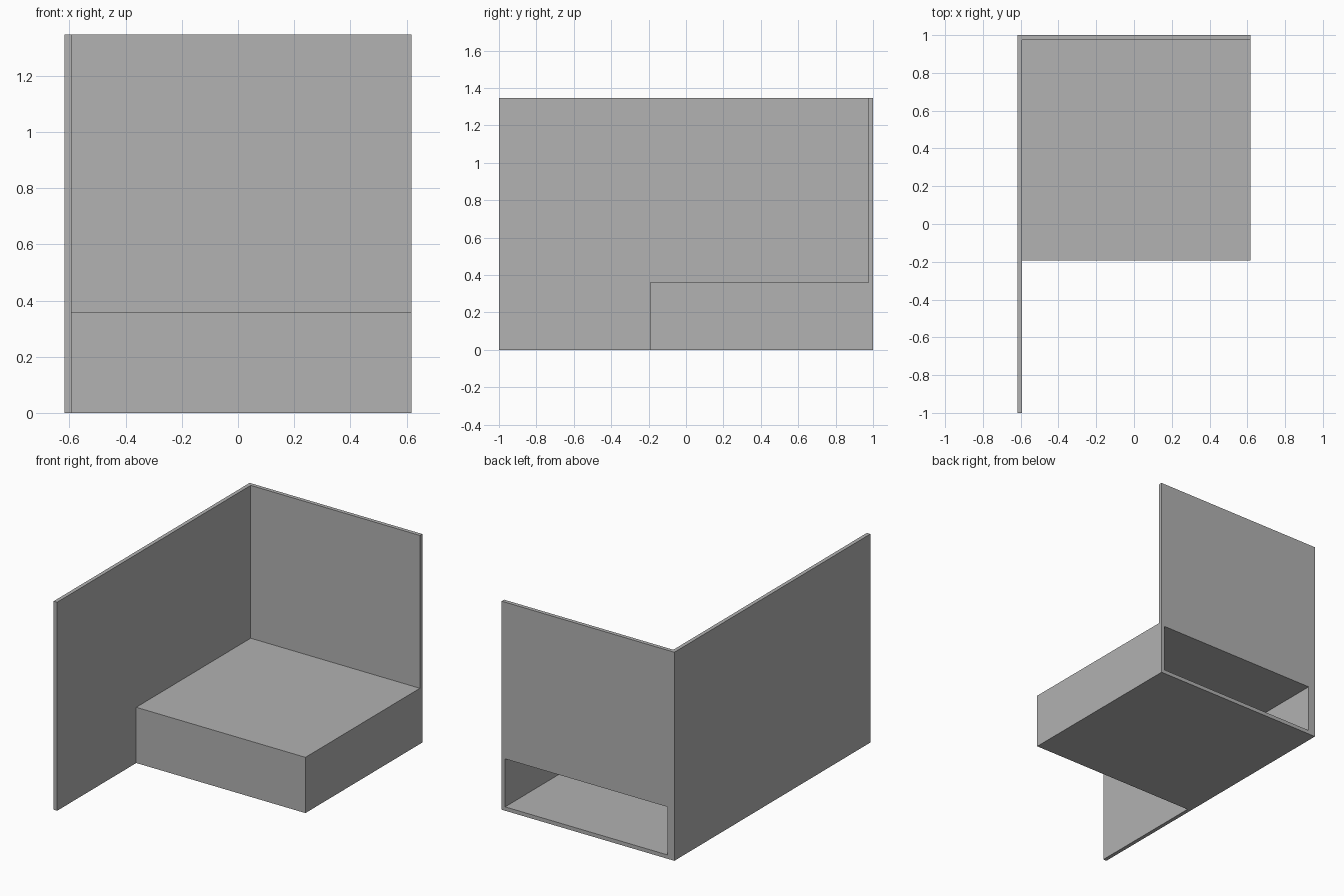
import bpy
import bmesh
from mathutils import Matrix, Vector

if "Cube" in bpy.data.objects:
    bpy.data.objects.remove(bpy.data.objects["Cube"], do_unlink=True)

# Overall dimensions
HALF_W, HALF_D, HEIGHT = 0.617, 1.0, 1.347
PANEL = 0.025
SEAT_FRONT, SEAT_TOP = -0.193, 0.36
INNER_X = -HALF_W + PANEL

grey = bpy.data.materials.new("plain grey")
grey.use_nodes = True
grey.diffuse_color = (0.445, 0.445, 0.445, 1)
grey.node_tree.nodes["Principled BSDF"].inputs["Base Color"].default_value = grey.diffuse_color


def block(low, high):
    """Cuboid between two opposite corners, as a bmesh."""
    low, high = Vector(low), Vector(high)
    bm = bmesh.new()
    place = Matrix.Translation((low + high) / 2) @ Matrix.Diagonal((*(high - low), 1))
    bmesh.ops.create_cube(bm, size=1, matrix=place)
    return bm


def finish(name, bm):
    bmesh.ops.recalc_face_normals(bm, faces=bm.faces)
    mesh = bpy.data.meshes.new(name)
    bm.to_mesh(mesh)
    bm.free()
    mesh.materials.append(grey)
    obj = bpy.data.objects.new(name, mesh)
    bpy.context.collection.objects.link(obj)
    return obj


# Long side wall and the back wall standing on the bench
finish("side_wall", block((-HALF_W, -HALF_D, 0), (INNER_X, HALF_D, HEIGHT)))
finish("back_wall", block((INNER_X, HALF_D - PANEL, SEAT_TOP), (HALF_W, HALF_D, HEIGHT)))

# Hollow bench, open at the back
bench = block((INNER_X, SEAT_FRONT, 0), (HALF_W, HALF_D, SEAT_TOP))
bench.normal_update()
back = max(bench.faces, key=lambda f: f.calc_center_median().y)
bmesh.ops.inset_region(bench, faces=[back], thickness=PANEL, use_even_offset=True)
pushed = bmesh.ops.extrude_discrete_faces(bench, faces=[back])["faces"][0]
depth = HALF_D - SEAT_FRONT - PANEL
bmesh.ops.translate(bench, verts=pushed.verts, vec=(0, -depth, 0))
finish("hollow_bench", bench)
